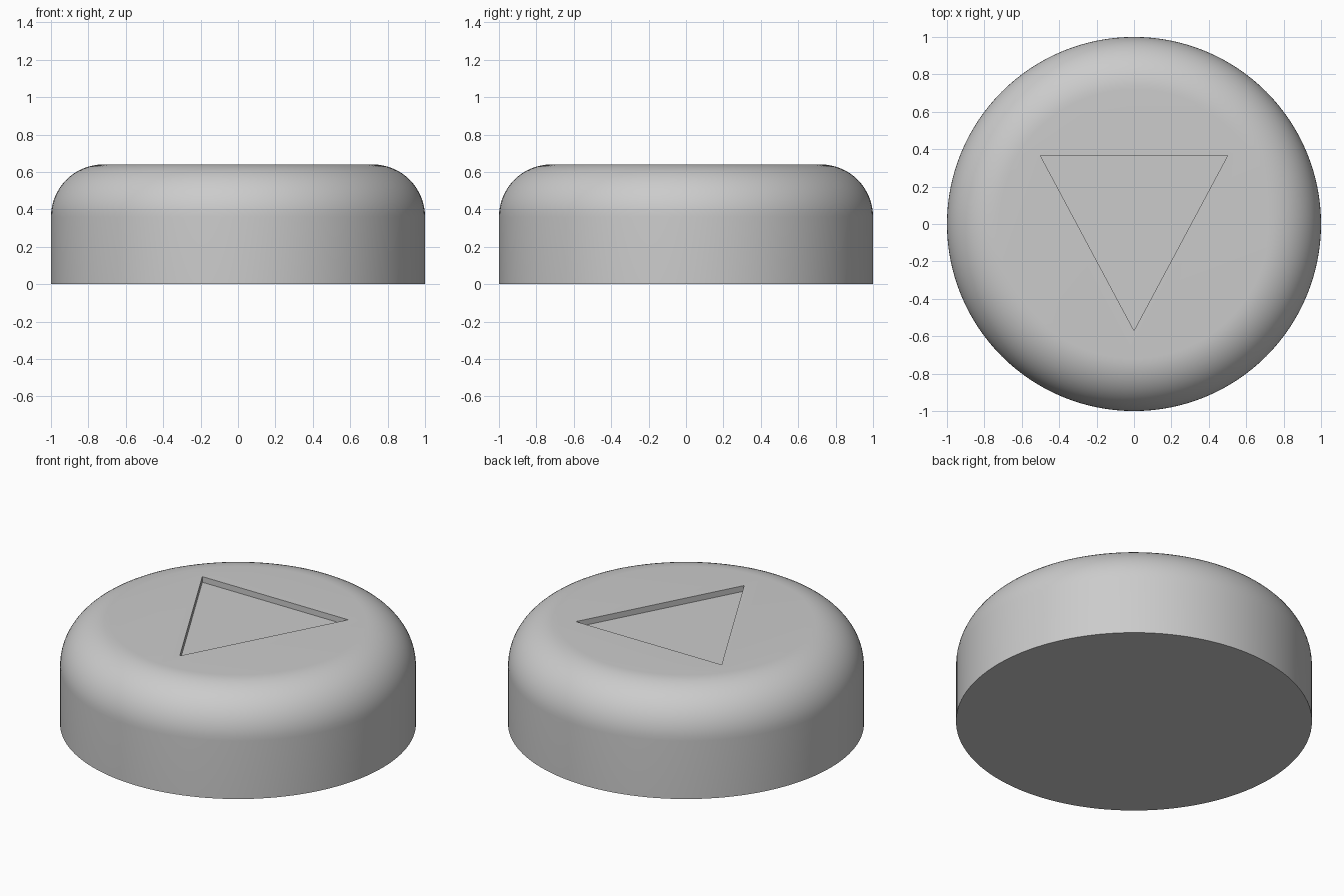
import bpy
import bmesh
import math

RADIUS, HEIGHT, FILLET = 1.0, 0.64, 0.28
DEPTH = 0.035
SEGMENTS, STEPS = 128, 16

cube = bpy.data.objects.get("Cube")
if cube:
    bpy.data.objects.remove(cube)

grey = bpy.data.materials.new("plain grey")
grey.use_nodes = True
colour = (0.6, 0.6, 0.6, 1)
grey.diffuse_color = colour
grey.node_tree.nodes["Principled BSDF"].inputs["Base Color"].default_value = colour


def make_object(name, bm):
    bmesh.ops.recalc_face_normals(bm, faces=bm.faces)
    mesh = bpy.data.meshes.new(name)
    bm.to_mesh(mesh)
    bm.free()
    mesh.materials.append(grey)
    obj = bpy.data.objects.new(name, mesh)
    bpy.context.collection.objects.link(obj)
    return obj


# Round body: straight wall with a quarter-circle shoulder, capped flat
profile = [(RADIUS, 0)]
for i in range(STEPS + 1):
    a = math.pi / 2 * i / STEPS
    profile.append((RADIUS - FILLET + FILLET * math.cos(a),
                    HEIGHT - FILLET + FILLET * math.sin(a)))
bm = bmesh.new()
rings = []
for r, z in profile:
    angles = [math.tau * k / SEGMENTS for k in range(SEGMENTS)]
    rings.append([bm.verts.new((r * math.cos(a), r * math.sin(a), z)) for a in angles])
for low, high in zip(rings, rings[1:]):
    for k in range(SEGMENTS):
        n = (k + 1) % SEGMENTS
        bm.faces.new((low[k], low[n], high[n], high[k]))
bm.faces.new(rings[0])
bm.faces.new(rings[-1])
body = make_object("button_body", bm)

# Triangular prism that cuts the shallow recess in the top
bm = bmesh.new()
corners = [(-0.5, 0.365), (0.5, 0.365), (0, -0.57)]
base = bm.faces.new([bm.verts.new((x, y, HEIGHT - DEPTH)) for x, y in corners])
top = bmesh.ops.extrude_face_region(bm, geom=[base])
lifted = [v for v in top["geom"] if isinstance(v, bmesh.types.BMVert)]
bmesh.ops.translate(bm, verts=lifted, vec=(0, 0, 0.2))
# Extruding a lone face keeps its base, so the prism is closed
cutter = make_object("triangle_cutter", bm)
cutter.hide_render = True

cut = body.modifiers.new("triangle_recess", "BOOLEAN")
cut.operation = "DIFFERENCE"
cut.solver = "EXACT"
cut.object = cutter

bpy.ops.object.select_all(action="DESELECT")
body.select_set(True)
bpy.context.view_layer.objects.active = body
bpy.ops.object.modifier_apply(modifier=cut.name)
bpy.data.objects.remove(cutter)
bpy.ops.object.shade_smooth_by_angle(angle=math.radians(30))
